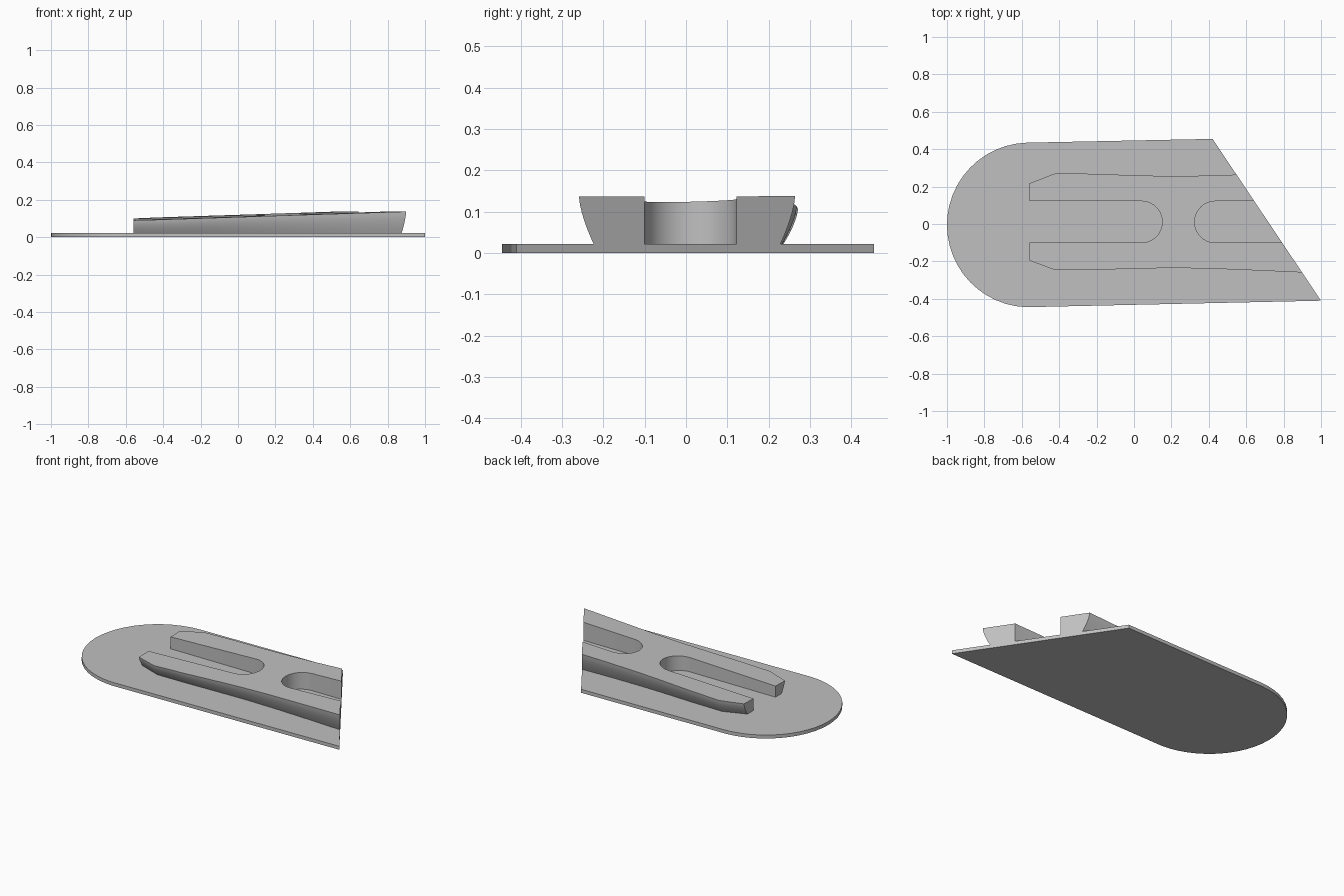
import bpy, bmesh, math

if "Cube" in bpy.data.objects:
    bpy.data.objects.remove(bpy.data.objects["Cube"])

PLATE_TOP = 0.022
LEFT = -0.56                      # open end of the fork
SLOT_Y, SLOT_R = 0.011, 0.111     # slot centreline and half width

grey = bpy.data.materials.new("grey")
grey.diffuse_color = (0.53, 0.53, 0.53, 1)
grey.use_nodes = True
grey.node_tree.nodes["Principled BSDF"].inputs["Base Color"].default_value = grey.diffuse_color


def cut_x(y):
    """Slanted end cut shared by the plate and the fork."""
    return 0.42 + (0.455 - y) * 0.6705


def top_z(x, y):
    """Sloping flat top of the fork."""
    return 0.105 + 0.033 * (x - LEFT) + 0.024 * (y - 0.20) - 0.0053


def arc(cx, cy, r, a0, a1, n):
    angles = [math.radians(a0 + (a1 - a0) * i / n) for i in range(n + 1)]
    return [(cx + r * math.cos(a), cy + r * math.sin(a)) for a in angles]


def loft(name, rings):
    """Solid through equal-length rings, capped at both ends."""
    bm = bmesh.new()
    rows = [[bm.verts.new(p) for p in ring] for ring in rings]
    n = len(rows[0])
    for low, high in zip(rows, rows[1:]):
        for i in range(n):
            j = (i + 1) % n
            bm.faces.new((low[i], low[j], high[j], high[i]))
    bm.faces.new(rows[0][::-1])
    bm.faces.new(rows[-1])
    bmesh.ops.recalc_face_normals(bm, faces=bm.faces)
    mesh = bpy.data.meshes.new(name)
    bm.to_mesh(mesh)
    bm.free()
    mesh.materials.append(grey)
    obj = bpy.data.objects.new(name, mesh)
    bpy.context.collection.objects.link(obj)
    bpy.context.view_layer.objects.active = obj
    obj.select_set(True)
    bpy.ops.object.shade_smooth_by_angle(angle=math.radians(30))
    obj.select_set(False)


# Base plate: round at one end, slanted at the other
plate = arc(-0.56, -0.005, 0.44, 92, 268, 24) + [(1.0, -0.41), (0.42, 0.455)]
loft("base_plate", [[(x, y, z) for x, y in plate] for z in (0, PLATE_TOP)])

# Outer rims of the fork, slightly waisted in the middle
front_rim = [(LEFT, -0.195), (-0.42, -0.247), (-0.2, -0.245), (0.0, -0.239),
             (0.2, -0.235), (0.4, -0.238), (0.65, -0.248), (cut_x(-0.259), -0.259)]
back_rim = [(cut_x(0.264), 0.264), (0.35, 0.258), (0.15, 0.257), (0.0, 0.26),
            (-0.2, 0.268), (-0.42, 0.271), (LEFT, 0.217)]
# Round-ended slots, open at each end of the fork
lo, hi = SLOT_Y - SLOT_R, SLOT_Y + SLOT_R
end_slot = [(cut_x(lo), lo)] + arc(0.435, SLOT_Y, SLOT_R, 270, 90, 20) + [(cut_x(hi), hi)]
fork_slot = [(LEFT, hi)] + arc(0.04, SLOT_Y, SLOT_R, 90, -90, 20) + [(LEFT, lo)]


def level(t):
    """Fork outline at height fraction t; outer walls lean in toward the plate."""
    inset = 0.036 * (1 - t) ** 1.5
    ring = []
    for pts, shift in ((front_rim, inset), (end_slot, 0), (back_rim, -inset), (fork_slot, 0)):
        for x, y in pts:
            new_y = y + shift
            on_cut = abs(x - cut_x(y)) < 1e-6
            new_x = cut_x(new_y) if on_cut else x
            z = PLATE_TOP - 0.001 + t * (top_z(x, y) - PLATE_TOP + 0.001)
            ring.append((new_x, new_y, z))
    return ring


loft("slotted_fork", [level(i / 6) for i in range(7)])
